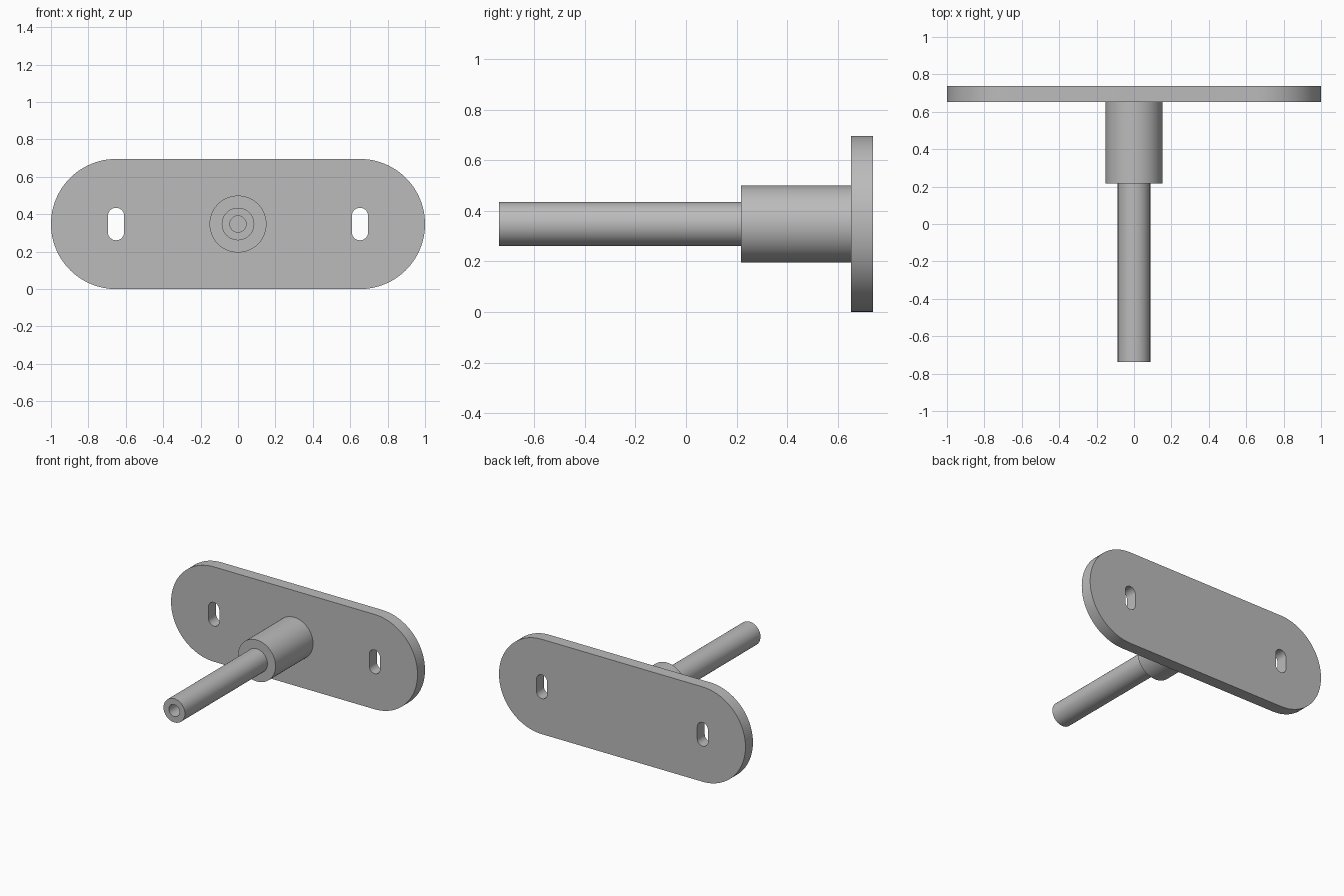
import bpy
import bmesh
from math import cos, sin, pi
from mathutils import Vector

cube = bpy.data.objects.get("Cube")
if cube:
    bpy.data.objects.remove(cube, do_unlink=True)

MM = 2 / 46            # the part is laid out on a 46-unit wide grid
AXIS_Z = 8 * MM        # height of the shaft axis
BACK = 17 * MM         # rear face of the plate
SEGMENTS = 64

metal = bpy.data.materials.new("grey metal")
metal.use_nodes = True
grey = (0.5, 0.5, 0.5, 1)
metal.diffuse_color = grey
metal.node_tree.nodes["Principled BSDF"].inputs["Base Color"].default_value = grey


def finish(name, bm):
    """Turn a bmesh into a smooth-shaded object with sharp edges kept."""
    bmesh.ops.recalc_face_normals(bm, faces=bm.faces)
    mesh = bpy.data.meshes.new(name)
    bm.to_mesh(mesh)
    bm.free()
    mesh.materials.append(metal)
    obj = bpy.data.objects.new(name, mesh)
    bpy.context.collection.objects.link(obj)
    bpy.ops.object.select_all(action='DESELECT')
    obj.select_set(True)
    bpy.context.view_layer.objects.active = obj
    bpy.ops.object.shade_smooth_by_angle(angle=pi / 6)
    return obj


def stadium(cx, half_x, half_z, radius, steps=24):
    """Outline of a rounded slot: two arcs joined by straight sides."""
    points = []
    start = -pi / 2 if half_x else 0
    for side in (1, -1):
        for i in range(steps + 1):
            a = start + pi * i / steps
            points.append((cx + side * (half_x + radius * cos(a)) if half_x
                           else cx + side * radius * cos(a),
                           side * (half_z + radius * sin(a))))
    return points


def lathe(name, profile):
    """Revolve (radius, y) points around the shaft axis; end rings are capped."""
    bm = bmesh.new()
    rings = [[bm.verts.new((r * cos(2 * pi * i / SEGMENTS), y,
                            AXIS_Z + r * sin(2 * pi * i / SEGMENTS)))
              for i in range(SEGMENTS)] for r, y in profile]
    for a, b in zip(rings, rings[1:]):
        for i in range(SEGMENTS):
            j = (i + 1) % SEGMENTS
            bm.faces.new((a[i], a[j], b[j], b[i]))
    bm.faces.new(rings[0])
    bm.faces.new(rings[-1])
    return finish(name, bm)


# Mounting plate with two upright slots
bm = bmesh.new()
outlines = [stadium(0, 15 * MM, 0, 8 * MM, 48)]
outlines += [stadium(s * 15 * MM, 0, MM, MM) for s in (-1, 1)]
for outline in outlines:
    loop = [bm.verts.new((x, BACK, AXIS_Z + z)) for x, z in outline]
    for a, b in zip(loop, loop[1:] + loop[:1]):
        bm.edges.new((a, b))
bmesh.ops.triangle_fill(bm, use_beauty=True, use_dissolve=False,
                        edges=bm.edges[:], normal=Vector((0, 1, 0)))
front = bmesh.ops.extrude_face_region(bm, geom=bm.faces[:], use_keep_orig=True)
bmesh.ops.translate(bm, vec=(0, -2 * MM, 0),
                    verts=[v for v in front["geom"] if isinstance(v, bmesh.types.BMVert)])
finish("mounting_plate", bm)

# Thick collar against the plate
lathe("collar", [(3.5 * MM, 15 * MM), (3.5 * MM, 5 * MM)])

# Slim rod with a blind hole in its front end
lathe("rod", [(2 * MM, 5 * MM), (2 * MM, -17 * MM),
              (MM, -17 * MM), (MM, -7 * MM)])
